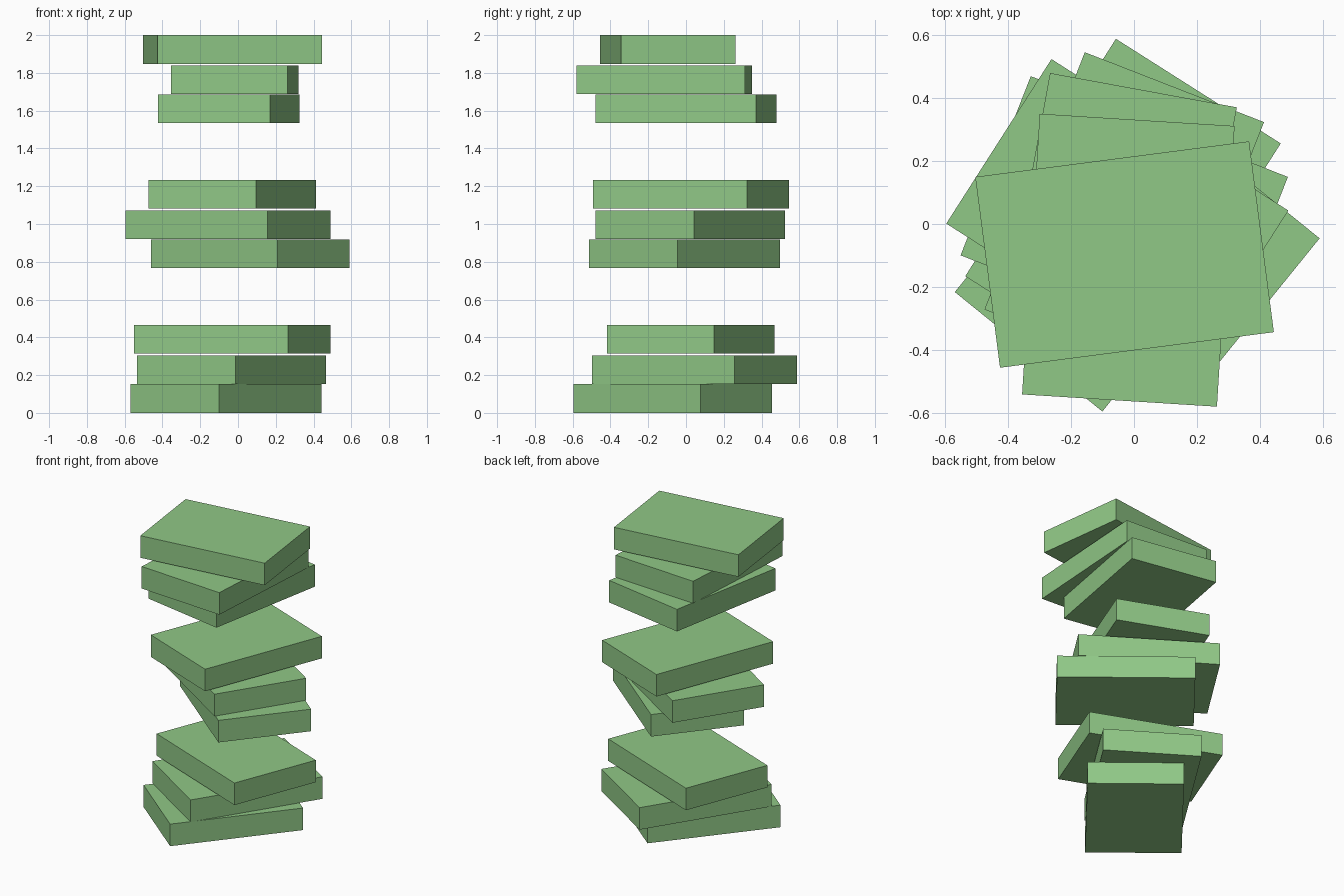
import bpy
import math

# Remove the default cube
cube = bpy.data.objects.get("Cube")
if cube:
    bpy.data.objects.remove(cube, do_unlink=True)

# Single green for every slab
green = bpy.data.materials.new("leaf_green")
green.use_nodes = True
colour = (0.28, 0.58, 0.24, 1.0)
green.diffuse_color = colour
green.node_tree.nodes["Principled BSDF"].inputs["Base Color"].default_value = colour

THICKNESS = 0.152
TIER_PITCH = 0.767

# Each tier repeats the same three slabs: name, length, width, height in tier
SLABS = [
    ("bottom_slab", 0.864, 0.603, 0.0),
    ("middle_slab", 0.893, 0.620, 0.153),
    ("top_slab", 0.877, 0.611, 0.314),
]

# Placement of each slab per tier: centre x, centre y, turn in degrees
TIERS = {
    "lower": [(-0.063, -0.07, 51), (-0.035, 0.045, 57.6), (-0.031, 0.025, 158.6)],
    "centre": [(0.064, -0.008, 141), (-0.053, 0.022, 147.4), (-0.031, 0.026, 68.7)],
    "upper": [(-0.048, 0.0, 79.6), (-0.018, -0.115, 86.4), (-0.03, -0.097, 7.4)],
}


def add_slab(name, size, location, turn):
    bpy.ops.mesh.primitive_cube_add(size=1, location=location,
                                    rotation=(0, 0, math.radians(turn)))
    slab = bpy.context.object
    slab.name = name
    slab.scale = size
    bpy.ops.object.transform_apply(location=False, rotation=False, scale=True)
    slab.data.materials.append(green)


# Three floating tiers of three twisted slabs
for level, (tier, places) in enumerate(TIERS.items()):
    for (name, length, width, lift), (x, y, turn) in zip(SLABS, places):
        z = level * TIER_PITCH + lift + THICKNESS / 2
        add_slab(f"{tier}_{name}", (length, width, THICKNESS), (x, y, z), turn)
